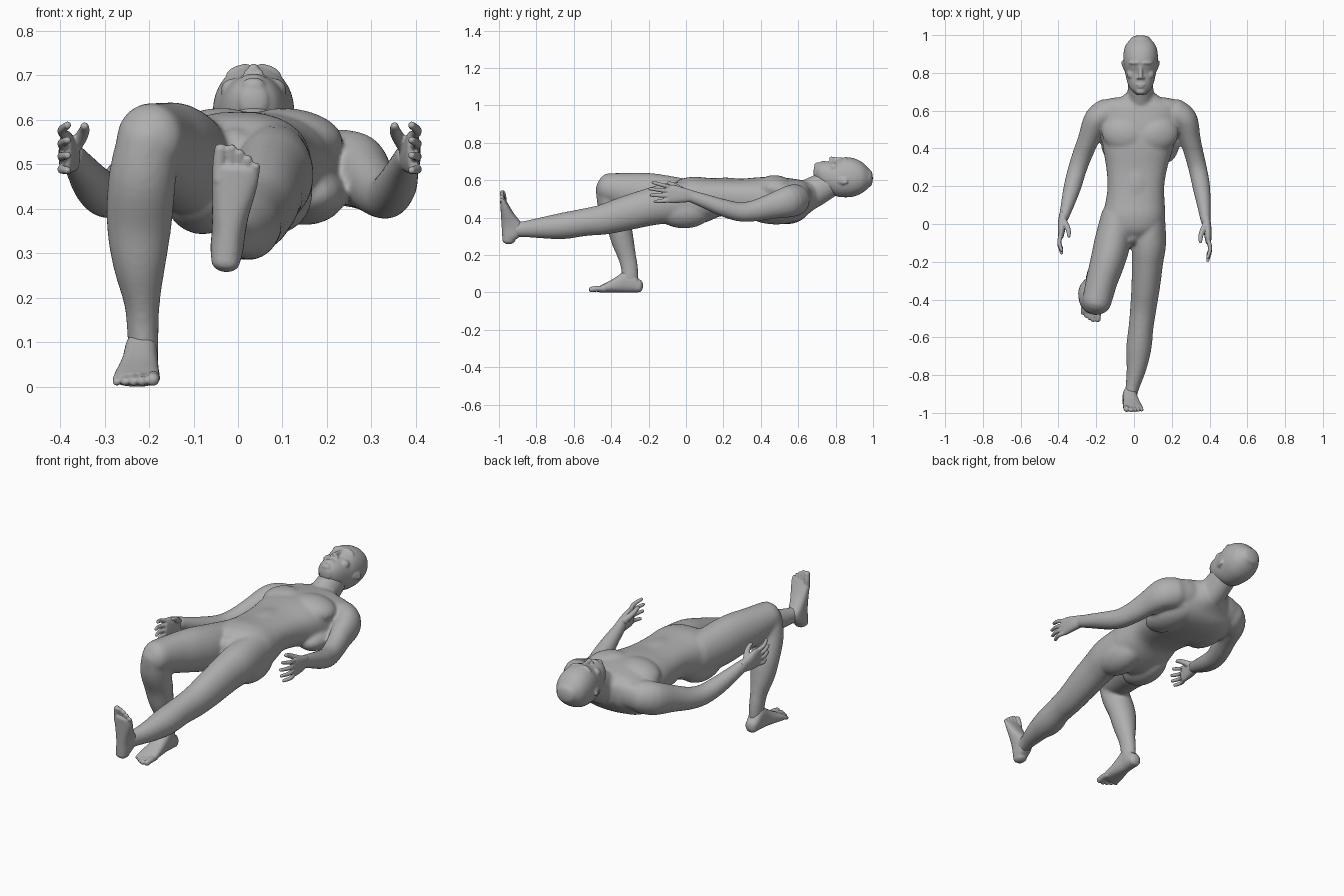
import bpy, bmesh, math
from mathutils import Vector, Matrix

skin = bpy.data.materials.new("grey_skin")
skin.diffuse_color = (0.43, 0.43, 0.43, 1)


def catmull(rows, n):
    """Smoothly interpolate section rows."""
    out = []
    for i in range(len(rows) - 1):
        p = [rows[max(0, min(len(rows) - 1, i + k))] for k in (-1, 0, 1, 2)]
        for s in range(n):
            t = s / n
            out.append([0.5 * (2 * b + (c - a) * t + (2 * a - 5 * b + 4 * c - d) * t * t
                               + (3 * b - a - 3 * c + d) * t ** 3) for a, b, c, d in zip(*p)])
    return out + [list(rows[-1])]


def loft(bm, rows, up=(0, 0, 1), n=4, power=2.0, seg=24, cap=0.8, frame=None):
    """Rounded tube through rows of (x, y, z, half width, half depth)."""
    rows = catmull(rows, n)
    pts = [Vector(r[:3]) for r in rows]
    secs = []
    for i, r in enumerate(rows):
        t = (pts[min(i + 1, len(pts) - 1)] - pts[max(i - 1, 0)]).normalized()
        if frame:
            t = Vector(frame)
        side = t.cross(Vector(up)).normalized()
        secs.append((pts[i], t, side, side.cross(t).normalized(), r[3], r[4]))

    # domed ends
    def dome(s, sign):
        p, t, a, b, w, d = s
        h = min(w, d) * cap
        return [(p + t * sign * h * math.sin(q), t, a, b, w * math.cos(q), d * math.cos(q))
                for q in (0.4, 0.8, 1.15, 1.45)]
    secs = dome(secs[0], -1)[::-1] + secs + dome(secs[-1], 1)
    rings = []
    for p, t, a, b, w, d in secs:
        ring = []
        for k in range(seg):
            q = 2 * math.pi * k / seg
            c, s = math.cos(q), math.sin(q)
            e = 2 / power
            ring.append(bm.verts.new(p + a * w * math.copysign(abs(c) ** e, c)
                                     + b * d * math.copysign(abs(s) ** e, s)))
        rings.append(ring)
    for r0, r1 in zip(rings, rings[1:]):
        for k in range(seg):
            bm.faces.new((r0[k], r0[(k + 1) % seg], r1[(k + 1) % seg], r1[k]))
    bm.faces.new(rings[0][::-1])
    bm.faces.new(rings[-1])


def ball(bm, loc, size, rot=(0, 0, 0)):
    m = Matrix.Translation(loc)
    for ang, ax in zip(rot, "XYZ"):
        m = m @ Matrix.Rotation(math.radians(ang), 4, ax)
    bmesh.ops.create_uvsphere(bm, u_segments=20, v_segments=14, radius=1,
                              matrix=m @ Matrix.Diagonal((*size, 1)))


def finish(bm, name, voxel, smooth):
    """Fuse the overlapping masses into one smooth skin."""
    bmesh.ops.recalc_face_normals(bm, faces=bm.faces)
    me = bpy.data.meshes.new(name)
    bm.to_mesh(me)
    bm.free()
    me.materials.append(skin)
    ob = bpy.data.objects.new(name, me)
    bpy.context.collection.objects.link(ob)
    rm = ob.modifiers.new("fuse", 'REMESH')
    rm.mode, rm.voxel_size, rm.use_smooth_shade = 'VOXEL', voxel, True
    sm = ob.modifiers.new("soften", 'SMOOTH')
    sm.factor, sm.iterations = 0.5, smooth
    return ob


# torso: (y, centre x, half width, low z, high z)
body = bmesh.new()
torso = [(-.07, -.008, .10, .40, .575), (-.03, -.006, .15, .37, .605), (.04, 0, .165, .358, .618),
         (.12, .006, .156, .38, .612), (.2, .01, .150, .41, .608), (.3, .015, .162, .40, .608),
         (.4, .022, .186, .38, .616), (.5, .03, .204, .366, .616), (.57, .034, .21, .368, .608),
         (.62, .035, .2, .388, .6), (.655, .035, .14, .42, .588), (.68, .035, .09, .44, .59)]
loft(body, [(cx, y, (a + b) / 2, w, (b - a) / 2) for y, cx, w, a, b in torso],
     power=2.4, seg=36, cap=.3, frame=(0, 1, 0))
# neck
loft(body, [(.035, .62, .505, .085, .085), (.035, .69, .54, .07, .082), (.035, .77, .585, .066, .075)])
for s in (-1, 1):
    cx = .033
    ball(body, (cx + s * .09, .475, .565), (.115, .095, .06), (0, s * 8, s * 12))       # chest
    ball(body, (cx + s * .12, .48, .43), (.09, .16, .067), (0, -s * 4, s * 8))          # upper back
    ball(body, (cx + s * .13, .625, .505), (.13, .045, .07), (0, s * 8, -s * 8))        # trapezius
    ball(body, (s * .08, -.01, .435), (.088, .15, .093))                                # buttock
ball(body, (.012, .21, .558), (.085, .16, .056))                                        # abdomen
ball(body, (-.008, -.05, .535), (.045, .06, .05))                                       # groin

# straight left leg
loft(body, [(.085, .04, .485, .08, .11), (.08, -.1, .475, .09, .108), (.072, -.2, .455, .083, .1),
            (.062, -.33, .42, .076, .092), (.05, -.44, .39, .07, .082), (.038, -.54, .375, .066, .074),
            (.025, -.66, .355, .067, .071), (.012, -.77, .345, .052, .057),
            (-.01, -.87, .338, .036, .043), (-.022, -.93, .335, .034, .042)])
ball(body, (.04, -.52, .41), (.044, .06, .04))
ball(body, (.0, -.66, .338), (.038, .11, .052))
# bent right leg
loft(body, [(-.09, .04, .495, .085, .105), (-.115, -.1, .507, .096, .117), (-.14, -.2, .525, .092, .114),
            (-.17, -.3, .538, .084, .102), (-.198, -.415, .557, .077, .082)])
loft(body, [(-.2, -.415, .56, .07, .068), (-.215, -.4, .47, .076, .072), (-.222, -.362, .37, .074, .066),
            (-.222, -.34, .28, .061, .061), (-.216, -.315, .19, .041, .049),
            (-.214, -.302, .13, .036, .046), (-.212, -.298, .07, .034, .044)], up=(0, -1, 0))
# arms
left_arm = [(.215, .585, .495, .08, .085), (.268, .55, .485, .07, .085), (.297, .45, .458, .056, .068),
            (.318, .37, .437, .051, .058), (.338, .29, .43, .049, .052), (.356, .2, .452, .047, .047),
            (.37, .1, .488, .037, .039), (.38, .01, .52, .026, .032)]
right_arm = [(-.145, .585, .495, .08, .085), (-.198, .55, .485, .07, .085), (-.24, .45, .458, .057, .068),
             (-.272, .37, .437, .053, .058), (-.3, .29, .432, .05, .052), (-.325, .2, .453, .047, .047),
             (-.35, .11, .487, .037, .039), (-.373, .03, .52, .026, .032)]
for arm in (left_arm, right_arm):
    loft(body, arm)
finish(body, "body", .008, 12)

# head: (y, half width, low z, high z)
head = bmesh.new()
skull = [(.695, .034, .605, .68), (.712, .053, .58, .692), (.745, .069, .545, .7), (.8, .082, .515, .704),
         (.85, .09, .508, .722), (.9, .091, .513, .716), (.945, .08, .533, .694), (.98, .053, .563, .658)]
loft(head, [(.035, y, (a + b) / 2, w, (b - a) / 2) for y, w, a, b in skull],
     power=2.15, seg=32, cap=.4, frame=(0, 1, 0))
loft(head, [(.035, .84, .708, .009, .012), (.035, .8, .711, .011, .012), (.035, .775, .715, .012, .012)])  # nose
ball(head, (.035, .737, .697), (.024, .006, .008))   # upper lip
ball(head, (.035, .725, .694), (.02, .006, .008))    # lower lip
ball(head, (.035, .703, .677), (.027, .018, .018))   # chin
for s in (-1, 1):
    ball(head, (.035 + s * .014, .774, .704), (.008, .009, .01))                   # nostril
    ball(head, (.035 + s * .032, .853, .705), (.034, .012, .018), (0, s * 22, 0))  # brow
    ball(head, (.035 + s * .044, .792, .668), (.03, .028, .025))                   # cheek
    ball(head, (.035 + s * .033, .828, .69), (.014, .008, .009))                   # eye
    ball(head, (.035 + s * .088, .835, .598), (.007, .031, .019), (0, 0, -s * 14))  # ear
    ball(head, (.035 + s * .094, .845, .59), (.006, .022, .014), (0, 0, -s * 14))
finish(head, "head", .005, 5)


# hands: thin palm on edge, thumb upward and inward, fingers fanned
def hand(name, wrist, s, k):
    bm = bmesh.new()
    P = lambda inward, fwd, rise: (wrist[0] - s * inward, wrist[1] - fwd * k, wrist[2] + rise)
    loft(bm, [(*P(0, -.02, -.005), .023, .031), (*P(-.008, .03, .0), .022, .041),
              (*P(-.012, .075, .006), .018, .049), (*P(-.014, .1, .008), .014, .047)], power=2.4)
    for i, length in enumerate((.085, .1, .095, .075)):
        z0 = .043 - i * .024
        z1 = .068 - i * .034
        loft(bm, [(*P(-.014, .09, z0), .0115, .0115), (*P(-.023, .09 + length * .5, (z0 + z1) / 2), .0105, .0105),
                  (*P(-.01, .09 + length, z1), .0085, .0085)], seg=12)
    loft(bm, [(*P(0, .015, .016), .018, .02), (*P(.018, .045, .038), .015, .015),
              (*P(.027, .072, .055), .0125, .0125), (*P(.028, .098, .066), .009, .009)], seg=12)
    finish(bm, name, .0035, 2)


hand("left_hand", (.38, .01, .52), 1, 1.07)
hand("right_hand", (-.373, .03, .52), -1, .97)


# feet: u runs heel to toe, v from big toe to little toe, w away from the sole
def foot(name, heel, u, v, w):
    bm = bmesh.new()
    u, v, w, heel = Vector(u).normalized(), Vector(v).normalized(), Vector(w).normalized(), Vector(heel)
    P = lambda a, b, c: tuple(heel + u * a + v * b + w * c)
    prof = [(.022, .032, .07, 0), (.05, .037, .11, 0), (.085, .038, .125, 0), (.125, .041, .096, 0),
            (.17, .047, .066, .002), (.21, .052, .045, .003), (.232, .049, .034, .003)]
    loft(bm, [(*P(a, off, h / 2), wd, h / 2) for a, wd, h, off in prof], up=w, power=2.4, cap=.7, frame=u)
    for i, (end, r) in enumerate(((.276, .0155), (.28, .0115), (.271, .011), (.26, .0105), (.246, .01))):
        b = -.036 + i * .0193 + (.005 if i else 0)
        loft(bm, [(*P(.205, b * .9, .018), r, r), (*P(.24 - i * .004, b, .02), r, r),
                  (*P(end, b, r), r * .95, r * .95)], up=w, seg=12)
    finish(bm, name, .0045, 2)


foot("right_foot", (-.214, -.23, 0), (-.05, -1, 0), (-1, .05, 0), (0, 0, 1))
foot("left_foot", (-.03, -.98, .256), (.1, -.06, 1), (1, 0, -.1), (0, 1, .06))
